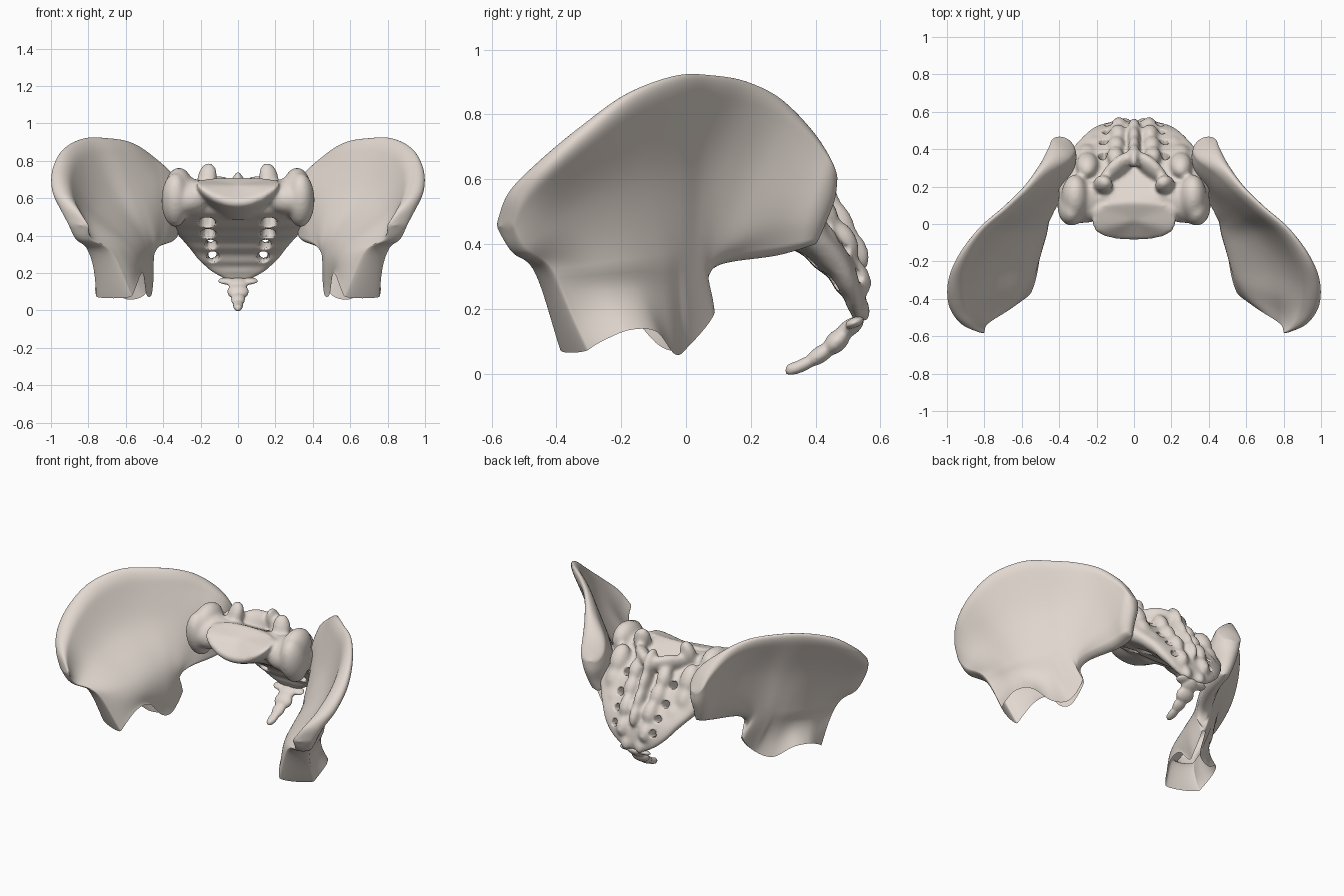
import bpy, bmesh, math
from mathutils import Vector, Matrix

if "Cube" in bpy.data.objects:
    bpy.data.objects.remove(bpy.data.objects["Cube"])

bone = bpy.data.materials.new("bone")
bone.diffuse_color = (.76, .69, .63, 1)
bone.use_nodes = True
bone.node_tree.nodes["Principled BSDF"].inputs["Base Color"].default_value = bone.diffuse_color


def spline(pts, t):
    # Catmull-Rom through pts, t in 0..1
    n = len(pts) - 1
    f = min(max(t, 0), 1) * n
    i = min(int(f), n - 1)
    f -= i
    p1, p2 = pts[i], pts[i + 1]
    p0 = pts[i - 1] if i > 0 else p1 * 2 - p2
    p3 = pts[i + 2] if i + 2 <= n else p2 * 2 - p1
    return (p1 * 2 + (p2 - p0) * f + (p0 * 2 - p1 * 5 + p2 * 4 - p3) * f * f
            + (p1 * 3 - p0 - p2 * 3 + p3) * f ** 3) * 0.5


def finish(bm, name):
    bmesh.ops.recalc_face_normals(bm, faces=bm.faces)
    me = bpy.data.meshes.new(name)
    bm.to_mesh(me)
    bm.free()
    me.materials.append(bone)
    for p in me.polygons:
        p.use_smooth = True
    ob = bpy.data.objects.new(name, me)
    bpy.context.collection.objects.link(ob)
    return ob


def rows(*vals):
    return [Vector(v) for v in vals]


# Hip blade: rows of (x, y, z, half thickness), front to back
bottom = rows((.665, -.355, .065, .10), (.65, -.31, .10, .115), (.63, -.23, .135, .12),
              (.595, -.14, .13, .10), (.54, -.06, .06, .055), (.48, .0, .085, .02),
              (.46, .085, .19, .01), (.47, .055, .27, .02), (.44, .10, .335, .03),
              (.37, .28, .365, .04), (.355, .40, .40, .05))
low = rows((.745, -.45, .31, .065), (.705, -.38, .315, .085), (.67, -.29, .325, .10),
           (.635, -.20, .335, .10), (.59, -.11, .34, .088), (.55, -.04, .35, .07),
           (.515, .02, .37, .055), (.485, .07, .40, .05), (.45, .15, .43, .05),
           (.39, .29, .47, .06), (.365, .43, .47, .06))
mid = rows((.825, -.53, .375, .05), (.835, -.46, .43, .045), (.83, -.37, .50, .04),
           (.81, -.25, .56, .033), (.765, -.14, .61, .025), (.685, -.03, .64, .02),
           (.60, .05, .66, .024), (.53, .13, .67, .034), (.46, .22, .66, .05),
           (.39, .33, .61, .075), (.365, .455, .54, .07))
crest = rows((.84, -.575, .455, .06), (.91, -.54, .56, .06), (.965, -.45, .655, .06),
             (.972, -.32, .765, .053), (.925, -.18, .865, .04), (.82, -.03, .92, .03),
             (.69, .085, .92, .028), (.58, .19, .90, .028), (.49, .295, .845, .036),
             (.40, .39, .74, .065), (.365, .46, .61, .07))


def edge(d, w):
    return math.sqrt(max(0, 1 - (1 - min(d / w, 1)) ** 2))


NU, NV = 110, 46
side = Vector((.91, .41, 0))
bm = bmesh.new()
for s in (1, -1):
    g = []
    for i in range(NU + 1):
        u = .5 - .5 * math.cos(math.pi * i / NU)
        col = [spline(r, u) for r in (bottom, low, mid, crest)]
        line = []
        for j in range(NV + 1):
            v = .5 - .5 * math.cos(math.pi * j / NV)
            p = spline(col, v)
            t = p.w * edge(u, .025) * edge(1 - u, .06) * edge(1 - v, .09)
            if u > .6:
                t *= edge(v, .10)
            p = p.xyz + side * (s * t)
            if u < .5:  # inner wall arches up, socket rim flares out
                arch = math.sin(math.pi * u / .5) ** 1.5
                if s < 0:
                    p.z += .06 * arch * max(0, 1 - v * 3) ** 2
                else:
                    f = math.sin(math.pi * min(v / .33, 1)) * math.sin(math.pi * u / .5) ** .5
                    p += side * (.02 * arch * max(0, 1 - v * 4) - .02 * f)
            line.append(bm.verts.new(p))
        g.append(line)
    for i in range(NU):
        for j in range(NV):
            bm.faces.new((g[i][j], g[i + 1][j], g[i + 1][j + 1], g[i][j + 1]))
bmesh.ops.remove_doubles(bm, verts=bm.verts, dist=1e-5)
hip = finish(bm, "hip_blades")
hip.modifiers.new("mirror", 'MIRROR').use_mirror_merge = False


def loft(bm, st, n=48, steps=60, ridge=0, lift=0):
    # stations: front y, front z, back y, back z, half width
    rings = []
    for k in range(steps + 1):
        t = k / steps
        fy, fz, by, bz, w = spline(st, t)
        F, B = Vector((0, fy, fz)), Vector((0, by, bz))
        ring = []
        for a in range(n):
            c, s = math.cos(2 * math.pi * a / n), math.sin(2 * math.pi * a / n)
            d = .5 + .5 * math.copysign(abs(s) ** .65, s)
            x = w * math.copysign(abs(c) ** .85, c)
            p = F.lerp(B, d)
            if s < 0:
                p += (F - B).normalized() * ridge * math.cos(t * 7 * 2 * math.pi) * -s
            p.z += lift * (x / w) ** 2 * (1 - d)
            p.x = x
            ring.append(bm.verts.new(p))
        rings.append(ring)
    for r, q in zip(rings, rings[1:]):
        for a in range(n):
            b = (a + 1) % n
            bm.faces.new((r[a], r[b], q[b], q[a]))
    for r in (rings[0], rings[-1]):  # slightly dished end caps
        c = bm.verts.new(sum((v.co for v in r), Vector()) / n)
        for a in range(n):
            bm.faces.new((r[a], r[(a + 1) % n], c))


def blob(bm, pos, size, tilt=0, yaw=0, mirror=False):
    for s in ((1, -1) if mirror else (1,)):
        m = (Matrix.Translation((pos[0] * s, pos[1], pos[2])) @ Matrix.Rotation(yaw * s, 4, 'Z')
             @ Matrix.Rotation(tilt, 4, 'X') @ Matrix.Diagonal((*size, 1)))
        bmesh.ops.create_icosphere(bm, subdivisions=3, radius=1, matrix=m)


def fuse(ob, voxel, smooth):
    m = ob.modifiers.new("fuse", 'REMESH')
    m.mode, m.voxel_size, m.use_smooth_shade = 'VOXEL', voxel, True
    m = ob.modifiers.new("soften", 'SMOOTH')
    m.factor, m.iterations = .5, smooth


# Sacrum: wing plate, upper body, processes and crests
plate = rows((.02, .63, .14, .70, .385), (.085, .52, .29, .62, .405), (.20, .45, .39, .54, .39),
             (.31, .395, .455, .445, .335), (.40, .33, .515, .36, .27), (.465, .26, .545, .275, .21),
             (.50, .205, .55, .205, .14), (.515, .165, .54, .165, .07))
body = rows((-.085, .59, .12, .715, .225), (-.075, .555, .16, .66, .21),
            (.02, .515, .20, .62, .19), (.12, .48, .25, .56, .16))
bm = bmesh.new()
loft(bm, plate, ridge=.005)
loft(bm, body, lift=.065)
blob(bm, (.315, .14, .65), (.075, .13, .11), .5, 0, True)           # wing tops
blob(bm, (.27, .12, .61), (.135, .12, .095), .4, 0, True)           # wing roots
blob(bm, (.335, .095, .59), (.075, .10, .15), .3, 0, True)          # wing sides
blob(bm, (.165, .21, .705), (.055, .045, .09), -.3, .5, True)       # upper joint processes
blob(bm, (.09, .30, .655), (.12, .04, .07), -.5, -.75, True)        # arch plates
for y, z, r in ((.365, .66, .055), (.41, .56, .055), (.465, .47, .05), (.515, .385, .045)):
    blob(bm, (0, y, z), (.032, r, r * 1.7), .5)                      # mid crest
for x, y, z, r in ((.10, .365, .59, .045), (.095, .42, .50, .045), (.085, .485, .41, .043),
                   (.08, .525, .30, .042), (.25, .315, .60, .06), (.25, .365, .50, .055),
                   (.21, .425, .41, .045), (.05, .535, .205, .032)):
    blob(bm, (x, y, z), (r, r, r * 1.6), .5, 0, True)                # side crests
sacrum = finish(bm, "sacrum")
fuse(sacrum, .011, 12)

# Sacral openings
bm = bmesh.new()
for t, x, r in ((1.75, .165, .036), (2.8, .16, .034), (3.7, .145, .028), (4.65, .135, .03)):
    fy, fz, by, bz, w = spline(plate, t / 7)
    F, B = Vector((0, fy, fz)), Vector((0, by, bz))
    d = (B - F).normalized()
    for s in (1, -1):
        m = Matrix.Translation((F + B) / 2 + Vector((x * s, 0, 0))) @ d.to_track_quat('Z', 'Y').to_matrix().to_4x4()
        bmesh.ops.create_cone(bm, cap_ends=True, segments=20, radius1=r * 1.35, radius2=r * .5,
                              depth=(B - F).length + .10, matrix=m)
cutter = finish(bm, "opening_cutters")
cutter.hide_render = True
cutter.display_type = 'WIRE'
m = sacrum.modifiers.new("openings", 'BOOLEAN')
m.operation, m.solver, m.object = 'DIFFERENCE', 'EXACT', cutter
m = sacrum.modifiers.new("round", 'SMOOTH')
m.factor, m.iterations = .4, 3

# Tailbone
bm = bmesh.new()
blob(bm, (0, .505, .142), (.055, .05, .026), .6)
blob(bm, (.06, .52, .158), (.048, .032, .016), .4, 0, True)
blob(bm, (0, .465, .10), (.058, .05, .032), .8)
blob(bm, (0, .415, .06), (.038, .055, .026), .6)
blob(bm, (0, .36, .027), (.028, .06, .02), .45)
blob(bm, (0, .33, .017), (.022, .025, .018), .3)
tail = finish(bm, "tailbone")
fuse(tail, .007, 4)
